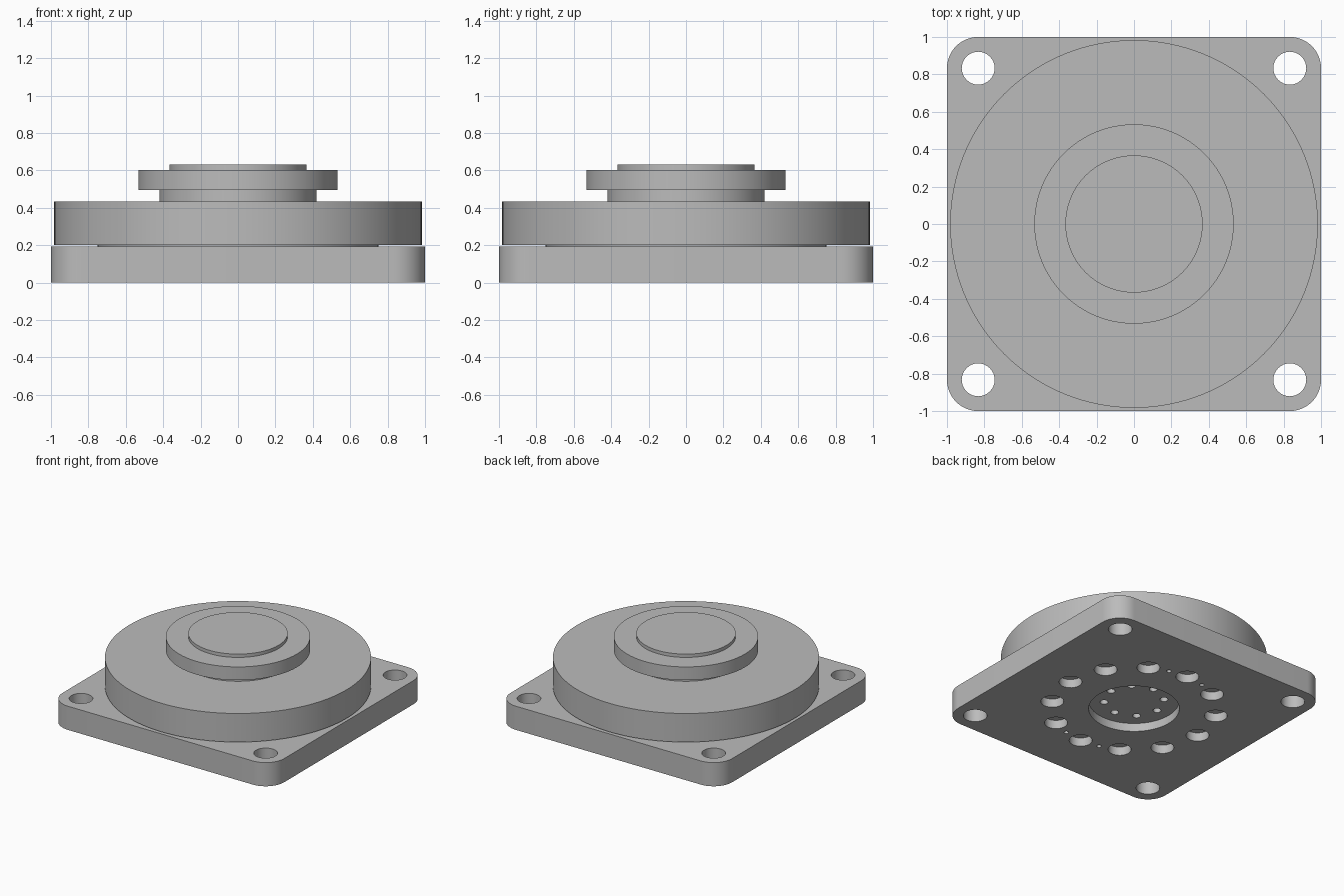
import bpy, bmesh
from math import cos, sin, radians
from mathutils import Matrix

cube = bpy.data.objects.get("Cube")
if cube:
    bpy.data.objects.remove(cube, do_unlink=True)

GREY = (0.5, 0.5, 0.5, 1.0)
metal = bpy.data.materials.new("plain_grey")
metal.diffuse_color = GREY
metal.use_nodes = True
metal.node_tree.nodes["Principled BSDF"].inputs["Base Color"].default_value = GREY


def make_object(name, bm):
    mesh = bpy.data.meshes.new(name)
    bm.to_mesh(mesh)
    bm.free()
    mesh.materials.append(metal)
    obj = bpy.data.objects.new(name, mesh)
    bpy.context.collection.objects.link(obj)
    return obj


def activate(obj):
    bpy.ops.object.select_all(action='DESELECT')
    obj.select_set(True)
    bpy.context.view_layer.objects.active = obj


def smooth(obj):
    activate(obj)
    bpy.ops.object.shade_smooth_by_angle(angle=radians(30))


def add_cylinder(bm, radius, z0, z1, x=0.0, y=0.0, sides=32):
    bmesh.ops.create_cone(bm, cap_ends=True, segments=sides, radius1=radius, radius2=radius,
                          depth=z1 - z0, matrix=Matrix.Translation((x, y, (z0 + z1) / 2)))


def disc(name, radius, z0, z1):
    bm = bmesh.new()
    add_cylinder(bm, radius, z0, z1, sides=128)
    smooth(make_object(name, bm))


def ring(angles, distance):
    return [(distance * cos(radians(a)), distance * sin(radians(a))) for a in angles]


def drill(target, radius, depth, spots, sides=32):
    """Cut round holes of one size up from below."""
    bm = bmesh.new()
    for x, y in spots:
        add_cylinder(bm, radius, -0.1, depth, x, y, sides)
    cutter = make_object("hole_cutter", bm)
    cutter.hide_render = True
    mod = target.modifiers.new("holes", 'BOOLEAN')
    mod.operation = 'DIFFERENCE'
    mod.solver = 'EXACT'
    mod.object = cutter
    activate(target)
    bpy.ops.object.modifier_apply(modifier=mod.name)
    bpy.data.objects.remove(cutter, do_unlink=True)


# Square mounting plate with rounded corners
PLATE_TOP = 0.193
bm = bmesh.new()
bmesh.ops.create_cube(bm, size=1, matrix=Matrix.Translation((0, 0, PLATE_TOP / 2))
                      @ Matrix.Diagonal((2, 2, PLATE_TOP, 1)))
uprights = [e for e in bm.edges if abs(e.verts[0].co.z - e.verts[1].co.z) > 0.1]
bmesh.ops.bevel(bm, geom=uprights, offset=0.167, segments=16, profile=0.5, affect='EDGES')
plate = make_object("mounting_plate", bm)

# Corner through holes, underside recess and blind holes
drill(plate, 0.088, 0.3, [(sx * 0.833, sy * 0.833) for sx in (-1, 1) for sy in (-1, 1)])
drill(plate, 0.335, 0.067, [(0, 0)], sides=96)
drill(plate, 0.085, 0.07, ring(range(0, 360, 30), 0.613))
drill(plate, 0.03, 0.13, ring(range(0, 360, 45), 0.222), sides=20)
drill(plate, 0.018, 0.07, ring((75, 105, 255, 285), 0.611), sides=16)
smooth(plate)

# Stacked round parts above the plate
disc("spacer_ring", 0.75, PLATE_TOP, 0.2)
disc("main_disc", 0.983, 0.2, 0.433)
disc("neck", 0.42, 0.433, 0.495)
disc("flange", 0.533, 0.495, 0.603)
disc("top_cap", 0.367, 0.603, 0.63)
